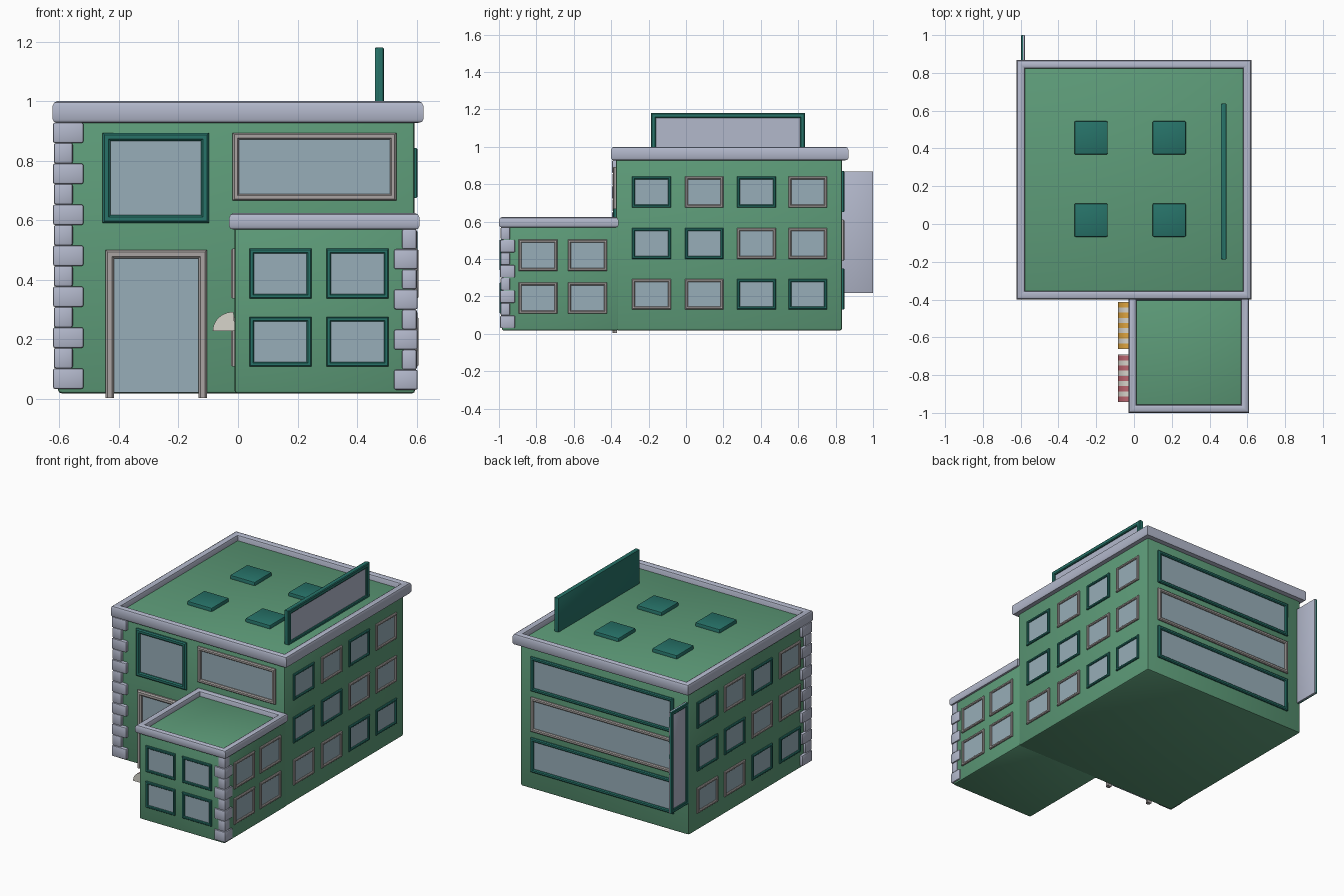
import bpy, bmesh, math
from mathutils import Vector

if "Cube" in bpy.data.objects:
    bpy.data.objects.remove(bpy.data.objects["Cube"])


def mat(name, r, g, b):
    m = bpy.data.materials.new(name)
    m.diffuse_color = (r, g, b, 1)
    m.use_nodes = True
    m.node_tree.nodes["Principled BSDF"].inputs["Base Color"].default_value = m.diffuse_color
    return m


GREEN = mat("green_wall", .11, .33, .19)
TEAL = mat("teal", .02, .17, .14)
STONE = mat("pale_stone", .45, .48, .6)
TAN = mat("tan_trim", .40, .37, .36)
GLASS = mat("glass", .31, .42, .48)
WHITE = mat("white_cloth", .68, .66, .6)
GOLD = mat("gold_cloth", .75, .38, .05)
PINK = mat("pink_cloth", .5, .13, .16)


def finish(bm, name, material):
    bmesh.ops.recalc_face_normals(bm, faces=bm.faces[:])
    me = bpy.data.meshes.new(name)
    bm.to_mesh(me)
    bm.free()
    me.materials.append(material)
    ob = bpy.data.objects.new(name, me)
    bpy.context.collection.objects.link(ob)
    return ob


def box(name, lo, hi, material, bevel=0.0):
    bm = bmesh.new()
    bmesh.ops.create_cube(bm, size=1)
    for v in bm.verts:
        v.co = Vector([l + (c + .5) * (h - l) for c, l, h in zip(v.co, lo, hi)])
    if bevel:
        bmesh.ops.bevel(bm, geom=bm.edges[:], offset=bevel, segments=2,
                        profile=.5, affect='EDGES')
    return finish(bm, name, material)


def ring(name, place, rect, profile, material, open_bottom=False):
    """Mitred frame: profile of (inset, height) swept round a rectangle."""
    u0, u1, v0, v1 = rect
    bm = bmesh.new()
    loops = []
    for su, sv in ((0, 0), (0, 1), (1, 1), (1, 0)):
        loop = []
        for i, h in profile:
            u = u1 - i if su else u0 + i
            v = v1 - i if sv else (v0 if open_bottom else v0 + i)
            loop.append(bm.verts.new(place(u, v, h)))
        loops.append(loop)
    n = len(profile)
    for k in range(3 if open_bottom else 4):
        a, b = loops[k], loops[(k + 1) % 4]
        for j in range(n):
            bm.faces.new((a[j], a[(j + 1) % n], b[(j + 1) % n], b[j]))
    if open_bottom:
        bm.faces.new(loops[0])
        bm.faces.new(loops[3])
    return finish(bm, name, material)


# Wall mappings: (along, up, outward) to world
def front(y): return lambda u, v, h: (u, y - h, v)
def back(y): return lambda u, v, h: (u, y + h, v)
def right(x): return lambda u, v, h: (x + h, u, v)
def left(x): return lambda u, v, h: (x - h, u, v)
def flat(u, v, h): return (u, v, h)


def pane(name, place, rect, depth, material):
    u0, u1, v0, v1 = rect
    a, b = place(u0, v0, -.005), place(u1, v1, depth)
    return box(name, [min(p) for p in zip(a, b)], [max(p) for p in zip(a, b)], material)


def window(name, place, rect, material, t=.016, h=.011, door=False):
    prof = [(0, -.006), (0, h * .6), (t * .25, h), (t * .75, h), (t, h * .6), (t, -.006)]
    ring(name + "_frame", place, rect, prof, material, door)
    u0, u1, v0, v1 = rect
    e = t * .9
    pane(name + "_glass", place, (u0 + e, u1 - e, .02 if door else v0 + e, v1 - e),
         .002, GLASS)


# Building blocks and cornices
box("main_block", (-.605, -.375, .018), (.593, .835, .962), GREEN, .012)
box("annex_block", (-.012, -.985, .018), (.595, -.36, .59), GREEN, .01)


def cornice(name, rect, z0, z1, w):
    ring(name, flat, rect, [(.018, z0), (.005, z0 + .003), (0, z0 + .012), (0, z1 - .016),
         (.005, z1 - .005), (.015, z1), (w - .015, z1), (w - .004, z1 - .006),
         (w, z1 - .016), (w, z0)], STONE)


cornice("main_cornice", (-.623, .623, -.4, .868), .927, 1.0, .046)
cornice("annex_cornice", (-.03, .61, -1.0, -.362), .568, .624, .044)


# Corner stones
def quoins(name, x, y, sx, z0, z1, n, wide, narrow):
    dz = (z1 - z0) / n
    for i in range(n):
        w = narrow if i % 2 else wide
        p = 0.006 if i % 2 else 0
        xs = sorted((x + sx * p * .5, x + sx * w))
        box(f"{name}_{i}", (xs[0], y + p * .5, z0 + i * dz), (xs[1], y + w, z0 + (i + 1) * dz),
            STONE, .007)


quoins("main_corner_stone", -.622, -.396, 1, .033, .928, 13, .103, .067)
quoins("annex_corner_stone", .604, -.994, -1, .03, .57, 8, .08, .053)

# Front windows and door
F = front(-.375)
window("upper_left_window", F, (-.455, -.098, .59, .893), TEAL, .027, .016)
window("upper_right_window", F, (-.018, .532, .666, .893), TAN, .022, .016)
window("door", F, (-.445, -.104, .003, .5), TAN, .029, .018, True)

# Side windows of the main block
cols = [(-.29, -.08), (-.005, .2), (.272, .48), (.548, .755)]
rows = [(.13, .292), (.4, .565), (.675, .842)]
scheme = ["NNTT", "TTNN", "TNTN"]
for r, (v0, v1) in enumerate(rows):
    for c, (u0, u1) in enumerate(cols):
        pick = lambda k: TEAL if scheme[r][k] == "T" else TAN
        window(f"right_window_{r}{c}", right(.593), (u0, u1, v0, v1), pick(c))
        window(f"left_window_{r}{c}", left(-.605), (u0, u1, v0, v1), pick(3 - c))

# Long back windows
for i, (v0, v1, m) in enumerate([(.13, .35, TEAL), (.39, .61, TAN), (.65, .87, TEAL)]):
    window(f"back_window_{i}", back(.835), (-.5, .515, v0, v1), m, .022, .013)

# Annex windows
for r, (v0, v1) in enumerate([(.108, .275), (.336, .504)]):
    for c, (u0, u1) in enumerate([(.038, .247), (.297, .506)]):
        window(f"annex_front_window_{r}{c}", front(-.985), (u0, u1, v0, v1), TEAL)
    for c, (u0, u1) in enumerate([(-.895, -.688), (-.632, -.422)]):
        window(f"annex_right_window_{r}{c}", right(.595), (u0, u1, v0, v1), TAN)
        window(f"annex_left_window_{r}{c}", left(-.012), (u0, u1, v0, v1), TAN)


# Striped awnings over the lower left windows of the annex
def awning_slice(name, y0, y1, material):
    pts = [(-.01, .227)] + [(-.015 - .07 * math.cos(a), .227 + .065 * math.sin(a))
                            for a in [math.pi / 2 * k / 10 for k in range(11)]]
    bm = bmesh.new()
    face = bm.faces.new([bm.verts.new((x, y0, z)) for x, z in pts])
    ext = bmesh.ops.extrude_face_region(bm, geom=[face])
    bmesh.ops.translate(bm, vec=(0, y1 - y0, 0),
                        verts=[g for g in ext["geom"] if isinstance(g, bmesh.types.BMVert)])
    finish(bm, name, material)


for name, y0, colour in (("rear_awning", -.66, GOLD), ("front_awning", -.94, PINK)):
    for i in range(9):
        s = .245 / 9
        awning_slice(f"{name}_stripe_{i}", y0 + i * s, y0 + (i + 1) * s, WHITE if i % 2 else colour)
    awning_slice(name + "_end_front", y0 - .003, y0, WHITE)
    awning_slice(name + "_end_rear", y0 + .245, y0 + .248, WHITE)

# Roof skylights
for i, x in enumerate((-.316, .098)):
    for j, y in enumerate((-.068, .368)):
        box(f"skylight_{i}{j}", (x, y, .94), (x + .177, y + .177, .985), TEAL, .008)

# Roof billboard, framed panel facing right
B = right(.475)
box("billboard_back", (.46, -.187, .95), (.477, .637, 1.18), TEAL, .004)
ring("billboard_frame", B, (-.187, .637, .95, 1.18),
     [(0, -.005), (0, .012), (.005, .016), (.022, .016), (.027, .012), (.027, -.005)], TEAL)
pane("billboard_panel", B, (-.162, .612, .972, 1.155), .005, STONE)

# Hanging sign on the back left corner, framed panel facing left
S = left(-.588)
box("side_sign_board", (-.59, .825, .217), (-.578, 1.0, .868), STONE, .002)
ring("side_sign_frame", S, (.825, 1.0, .217, .868),
     [(0, -.004), (0, .008), (.004, .011), (.018, .011), (.022, .008), (.022, -.004)], TEAL)

# Smooth the bevels, keep hard edges
for ob in bpy.context.scene.objects:
    ob.select_set(True)
    bpy.context.view_layer.objects.active = ob
bpy.ops.object.shade_smooth_by_angle(angle=math.radians(35))
